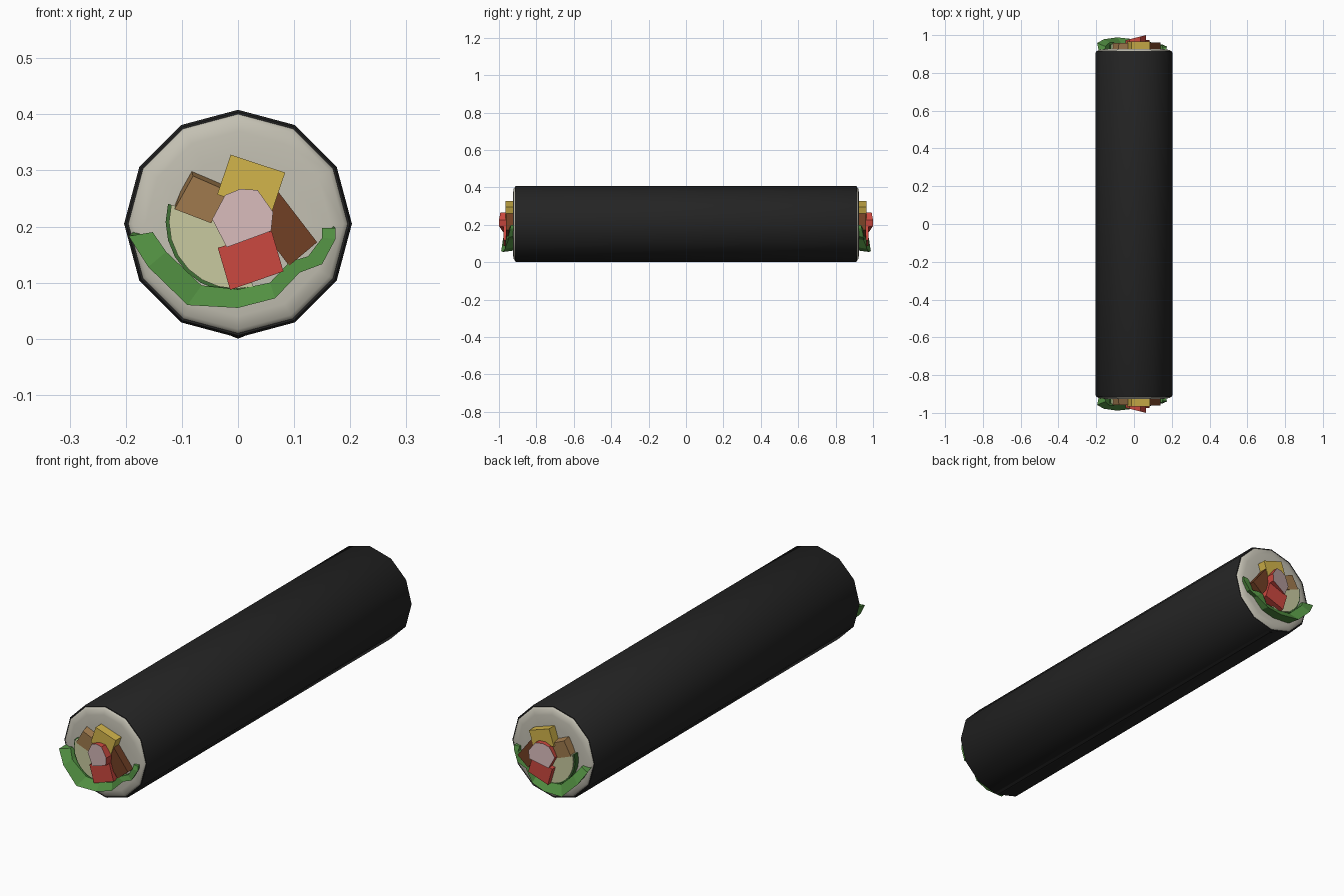
import bpy, bmesh, math

if "Cube" in bpy.data.objects:
    bpy.data.objects.remove(bpy.data.objects["Cube"])

CZ = 0.205   # height of the roll's axis


def mat(name, rgb):
    m = bpy.data.materials.new(name)
    m.diffuse_color = (*rgb, 1)
    m.use_nodes = True
    m.node_tree.nodes["Principled BSDF"].inputs["Base Color"].default_value = m.diffuse_color
    return m


SEAWEED = mat("seaweed black", (0.017, 0.017, 0.017))
RICE = mat("rice white", (0.55, 0.53, 0.45))
YELLOW = mat("egg yellow", (0.65, 0.46, 0.07))
RED = mat("fish red", (0.60, 0.065, 0.05))
PINK = mat("pale pink", (0.68, 0.49, 0.49))
TAN = mat("tofu brown", (0.35, 0.195, 0.075))
BROWN = mat("dark brown", (0.165, 0.05, 0.018))
FLESH = mat("pale green", (0.58, 0.59, 0.35))
LEAF = mat("leaf green", (0.085, 0.28, 0.055))
SKIN = mat("skin green", (0.05, 0.16, 0.035))


def finish(name, bm, mats, mirror=True):
    bmesh.ops.recalc_face_normals(bm, faces=bm.faces)
    me = bpy.data.meshes.new(name)
    bm.to_mesh(me)
    bm.free()
    for m in mats:
        me.materials.append(m)
    ob = bpy.data.objects.new(name, me)
    bpy.context.collection.objects.link(ob)
    if mirror:   # the same filling pokes out of both ends
        mod = ob.modifiers.new("both_ends", 'MIRROR')
        mod.use_axis = (False, True, False)
        mod.use_mirror_merge = False
    return ob


def loft(bm, rings, caps=True):
    rows = [[bm.verts.new(p) for p in r] for r in rings]
    n = len(rows[0])
    for a, b in zip(rows, rows[1:]):
        for i in range(n):
            bm.faces.new((a[i], a[(i + 1) % n], b[(i + 1) % n], b[i]))
    if caps:
        return bm.faces.new(rows[0]), bm.faces.new(rows[-1])


def filling(name, pts, y, mats, slant=0.0, base=None):
    """Chunk with outline pts (x, z) ending at y; mats = sides, end cap."""
    bm = bmesh.new()
    front = [(x, -(y + slant * x), z) for x, z in pts]
    back = [(x, -0.88, z) for x, z in (base or pts)]
    cap, _ = loft(bm, [front, back])
    if len(mats) > 1:
        cap.material_index = 1
    return finish(name, bm, mats)


def lathe(name, profile, m):
    """Twelve-sided turned part along y; profile = (radius, y)."""
    bm = bmesh.new()
    loft(bm, [[(r * math.sin(k * math.pi / 6), y, CZ + r * math.cos(k * math.pi / 6))
               for k in range(12)] for r, y in profile])
    ob = finish(name, bm, [m], mirror=False)
    bpy.ops.object.select_all(action='DESELECT')
    ob.select_set(True)
    bpy.context.view_layer.objects.active = ob
    bpy.ops.object.shade_smooth_by_angle(angle=math.radians(50))


# seaweed wrapper and the rice bulging out of both ends
lathe("seaweed_wrap", [(0.199, -0.915), (0.203, -0.908), (0.203, 0.908), (0.199, 0.915)], SEAWEED)
half = [(0.12, 0.926), (0.165, 0.925), (0.188, 0.921), (0.199, 0.912)]
lathe("rice", [(r, -y) for r, y in half] + [(r, y) for r, y in reversed(half)], RICE)

# egg slab, tofu, meat strip and fish block
filling("egg_slab", [(-0.013, 0.328), (0.084, 0.296), (0.060, 0.225), (-0.037, 0.257)], 0.965, [YELLOW])
filling("tofu_stick", [(-0.080, 0.290), (-0.018, 0.263), (-0.048, 0.206), (-0.113, 0.231)], 0.957, [TAN],
        base=[(-0.086, 0.310), (-0.014, 0.280), (-0.045, 0.206), (-0.117, 0.234)])
filling("meat_strip", [(0.071, 0.263), (0.141, 0.172), (0.091, 0.130), (0.035, 0.205)], 0.962, [BROWN])
filling("fish_block", [(-0.036, 0.162), (0.060, 0.192), (0.081, 0.120), (-0.014, 0.087)], 0.975, [RED])

# crab stick: red sides, pale slanted end
filling("crab_stick", [(-0.046, 0.213), (-0.023, 0.256), (0.004, 0.267), (0.035, 0.265),
                       (0.0625, 0.226), (0.059, 0.192), (-0.020, 0.163)],
        0.984, [RED, PINK], slant=0.25)

# cucumber wedge: pale flesh with a thin skin around its curved side
arc = [math.radians(165 + 15 * k) for k in range(9)]


def wedge(r):
    return [(-0.004 + r * math.cos(a), 0.208 + r * math.sin(a)) for a in arc] + [(-0.004, 0.205)]


filling("cucumber_skin", wedge(0.125), 0.950, [SKIN])
filling("cucumber_flesh", wedge(0.119), 0.954, [FLESH])

# ruffled lettuce leaf: outer x, z, inner x, z, outer reach, inner reach
leaf = [(-0.195, 0.183, -0.152, 0.190, 0.958, 0.940),
        (-0.160, 0.128, -0.128, 0.155, 0.978, 0.962),
        (-0.090, 0.060, -0.065, 0.095, 0.988, 0.955),
        (0.000, 0.055, 0.000, 0.088, 0.978, 0.955),
        (0.066, 0.072, 0.057, 0.100, 0.968, 0.950),
        (0.110, 0.118, 0.092, 0.137, 0.950, 0.962),
        (0.150, 0.133, 0.125, 0.147, 0.950, 0.938),
        (0.174, 0.178, 0.150, 0.180, 0.940, 0.946),
        (0.174, 0.197, 0.150, 0.197, 0.938, 0.935)]
bm = bmesh.new()
loft(bm, [[(ox, -oy, oz), (ix, -iy, iz), (ix, -0.89, iz), (ox * 0.93, -0.89, oz + 0.012)]
          for ox, oz, ix, iz, oy, iy in leaf])
finish("lettuce_leaf", bm, [LEAF])

# seam where the wrapper overlaps along the underside
bm = bmesh.new()
loft(bm, [[(-0.012, y, 0.005), (0.0, y, 0.0), (0.012, y, 0.005), (0.0, y, 0.008)] for y in (-0.905, 0.905)])
finish("wrapper_seam", bm, [SEAWEED], mirror=False)
